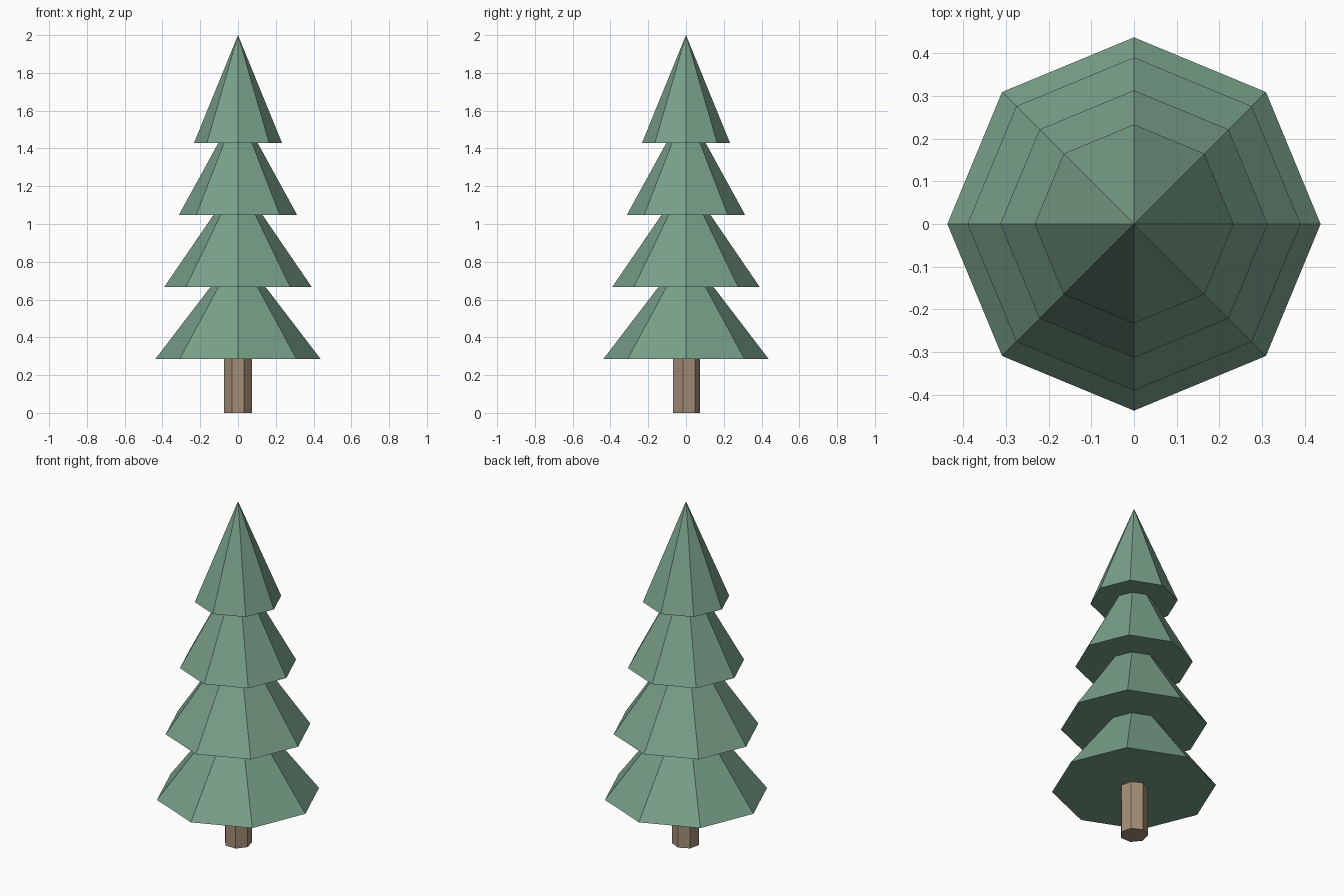
import bpy

cube = bpy.data.objects.get("Cube")
if cube:
    bpy.data.objects.remove(cube, do_unlink=True)


def make_material(name, rgb):
    mat = bpy.data.materials.new(name)
    mat.use_nodes = True
    mat.diffuse_color = (*rgb, 1)
    mat.node_tree.nodes["Principled BSDF"].inputs["Base Color"].default_value = (*rgb, 1)
    return mat


def add_cone(name, sides, bottom_radius, top_radius, base, height, mat):
    """Faceted cone or column standing at height base."""
    bpy.ops.mesh.primitive_cone_add(
        vertices=sides, radius1=bottom_radius, radius2=top_radius,
        depth=height, location=(0, 0, base + height / 2))
    obj = bpy.context.object
    obj.name = name
    obj.data.materials.append(mat)
    return obj


foliage_green = make_material("foliage_green", (0.19, 0.35, 0.25))
bark_brown = make_material("bark_brown", (0.37, 0.27, 0.185))

# Seven-sided trunk, running up into the lowest tier
add_cone("trunk", 7, 0.075, 0.075, 0, 0.38, bark_brown)

# Four overlapping eight-sided foliage tiers, narrowing upwards
TIER_HEIGHT = 0.571
TIER_STEP = 0.381
LOWEST_TIER = 2 - TIER_HEIGHT - 3 * TIER_STEP
for i, radius in enumerate((0.437, 0.39, 0.313, 0.233)):
    add_cone(f"foliage_tier_{i + 1}", 8, radius, 0,
             LOWEST_TIER + i * TIER_STEP, TIER_HEIGHT, foliage_green)
